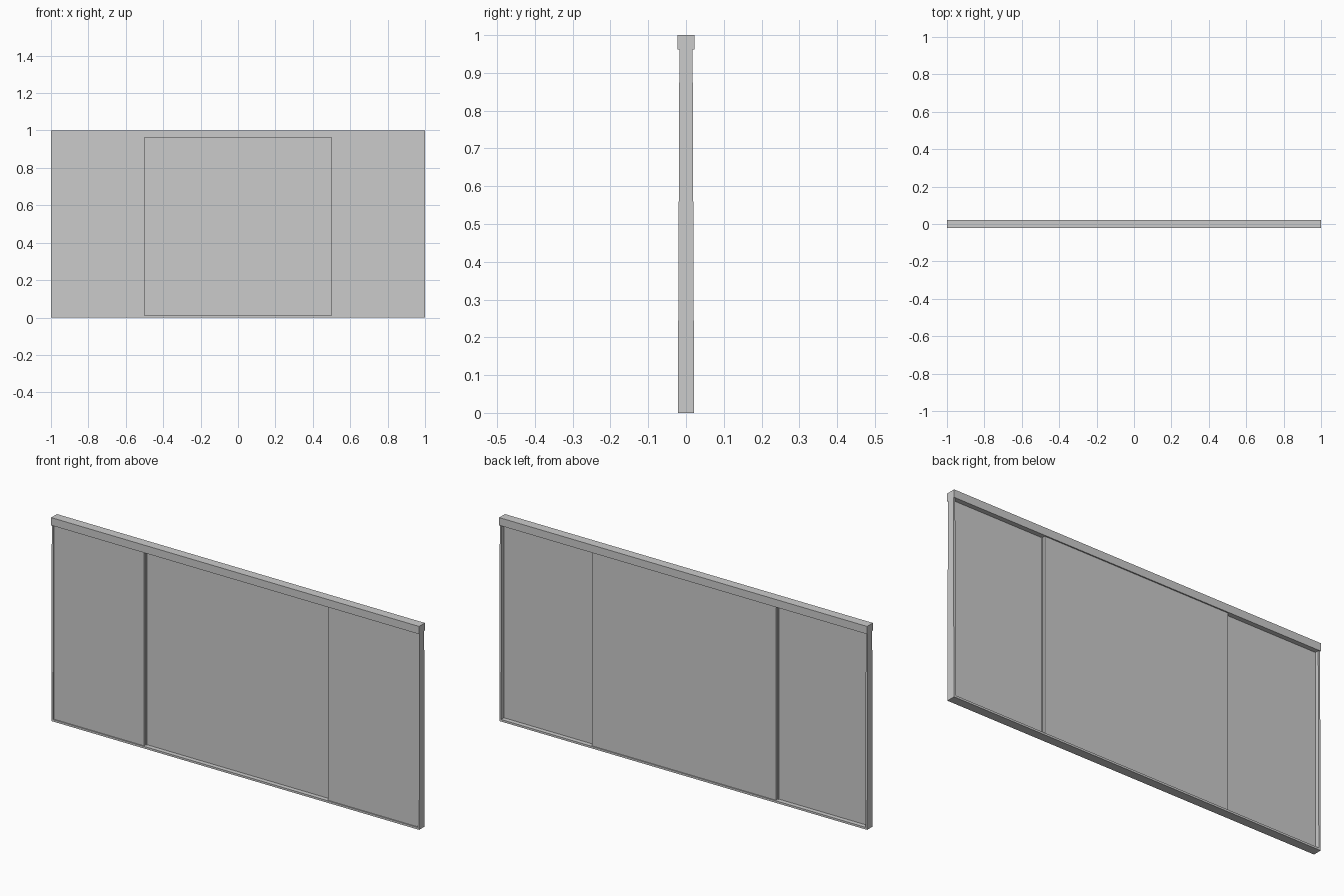
import bpy, bmesh
from mathutils import Vector

if "Cube" in bpy.data.objects:
    bpy.data.objects.remove(bpy.data.objects["Cube"])


def box(name, x, y, z, top_y=None):
    """Box from (min, max) ranges; top_y optionally gives a tapered depth at the top."""
    bm = bmesh.new()
    bmesh.ops.create_cube(bm, size=1)
    top_y = top_y or y
    for v in bm.verts:
        depth = top_y if v.co.z > 0 else y
        v.co = Vector((x[v.co.x > 0], depth[v.co.y > 0], z[v.co.z > 0]))
    mesh = bpy.data.meshes.new(name)
    bm.to_mesh(mesh)
    bm.free()
    obj = bpy.data.objects.new(name, mesh)
    bpy.context.collection.objects.link(obj)
    return obj


HEAD = 0.0225       # half depth of the header
FOOT = 0.0215       # half depth of the frame at the floor
NECK = 0.0175       # half depth of the jambs under the header
PANEL = 0.0165      # outer face of the panels

# Frame: header rail and floor track
box("header_rail", (-1, 1), (-HEAD, HEAD), (0.962, 1))
box("floor_track", (-1, 1), (-FOOT, FOOT), (0, 0.01))

# Centre panel slides in the rear half of the track
box("centre_panel", (-0.5, 0.5), (0.001, PANEL), (0.01, 0.962))

# Side jambs and front side panels, mirrored left and right
for side, s in (("left", -1), ("right", 1)):
    box(side + "_jamb", sorted((s * 0.99, s)), (-FOOT, FOOT), (0.01, 0.962),
        (-NECK, NECK))
    box(side + "_panel", sorted((s * 0.5, s * 0.99)), (-PANEL, -0.001),
        (0.01, 0.962))
    # Overlap strip closing the gap between the two panel planes
    box(side + "_seal", sorted((s * 0.495, s * 0.505)), (-0.003, 0.003),
        (0.01, 0.962))
